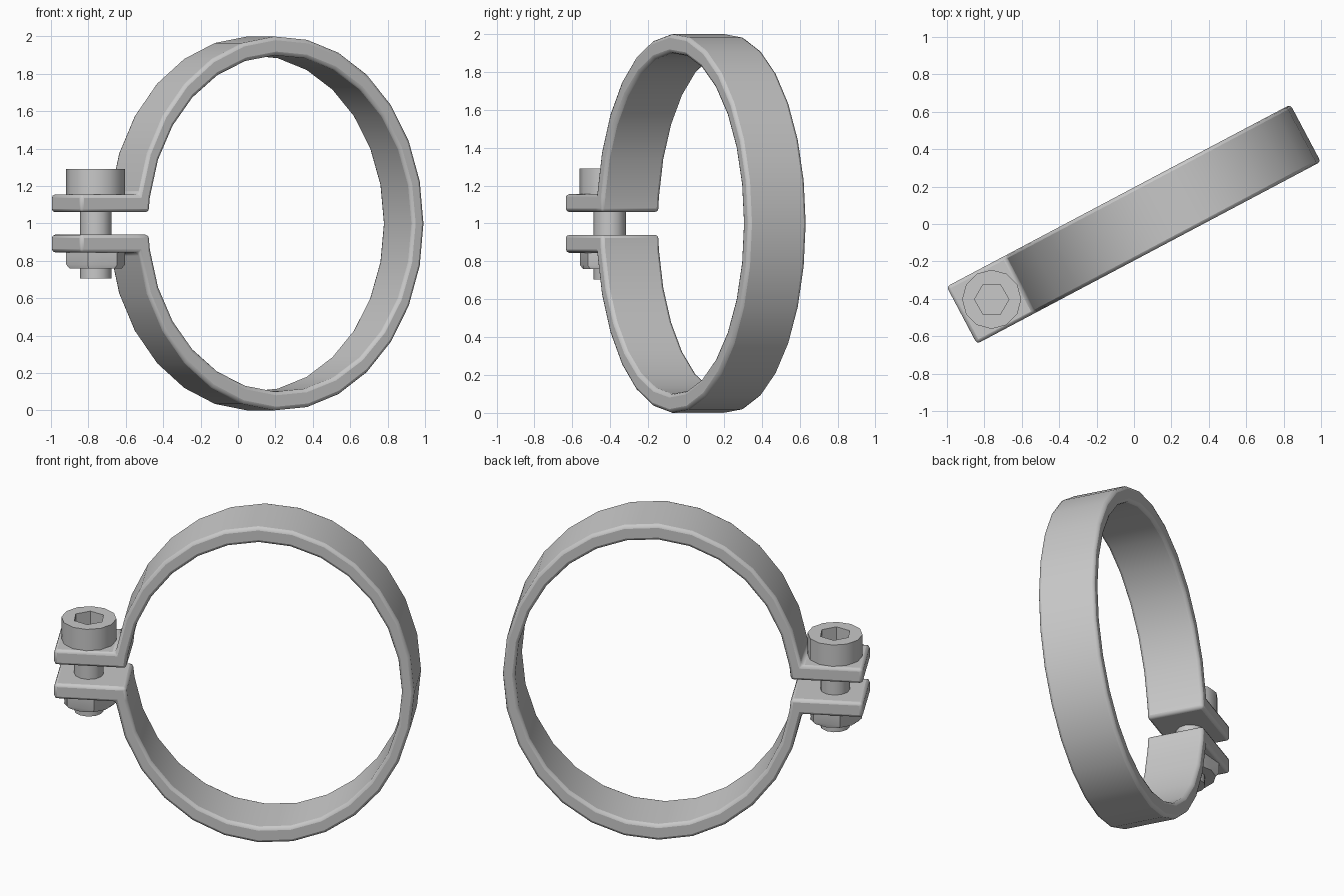
import bpy, bmesh
from math import sin, cos, asin, pi, radians

cube = bpy.data.objects.get("Cube")
if cube:
    bpy.data.objects.remove(cube, do_unlink=True)

TURN = radians(27.9)      # heading of the whole clamp about z
HALF_WIDTH = 0.173
BOLT_X = -0.861

steel = bpy.data.materials.new("plain_grey")
steel.use_nodes = True
GREY = (0.58, 0.58, 0.58, 1)
steel.diffuse_color = GREY
steel.node_tree.nodes["Principled BSDF"].inputs["Base Color"].default_value = GREY


def finish(bm, name, angle, bevel=0):
    bmesh.ops.recalc_face_normals(bm, faces=bm.faces)
    mesh = bpy.data.meshes.new(name)
    bm.to_mesh(mesh)
    bm.free()
    mesh.materials.append(steel)
    obj = bpy.data.objects.new(name, mesh)
    bpy.context.collection.objects.link(obj)
    obj.rotation_euler.z = TURN
    if bevel:
        mod = obj.modifiers.new("rounded_edges", "BEVEL")
        mod.width, mod.segments = bevel, 2
        mod.limit_method, mod.angle_limit = "ANGLE", radians(30)
    bpy.ops.object.select_all(action="DESELECT")
    obj.select_set(True)
    bpy.context.view_layer.objects.active = obj
    bpy.ops.object.shade_smooth_by_angle(angle=radians(angle))
    return obj


# Split oval band with two lugs, drawn as a flat strip and extruded
def oval(width, height, t):
    return (0.17 - width * cos(t), 1 + height * sin(t))


def clamp_band():
    bm = bmesh.new()

    def vert(p):
        return bm.verts.new((p[0], -HALF_WIDTH, p[1]))

    gap, lug, steps = 0.06, 0.155, 26
    start, first = asin(gap), asin(lug)
    angles = [first + (2 * pi - 2 * first) * i / steps for i in range(steps + 1)]
    angles = [start] + angles + [2 * pi - start]
    outer = [vert(oval(0.868, 1.0, t)) for t in angles]
    inner_start = asin(gap / 0.9)
    inner_angles = [inner_start] + angles[1:-1] + [2 * pi - inner_start]
    inner = [vert(oval(0.797, 0.9, t)) for t in inner_angles]
    for i in range(len(angles) - 1):
        bm.faces.new((outer[i], outer[i + 1], inner[i + 1], inner[i]))
    for side, a, b in ((1, outer[0], outer[1]), (-1, outer[-1], outer[-2])):
        tip = [vert((-1.042, 1 + side * h)) for h in (lug, gap)]
        bm.faces.new((a, b, *tip))
    grown = bmesh.ops.extrude_face_region(bm, geom=bm.faces[:])["geom"]
    moved = [g for g in grown if isinstance(g, bmesh.types.BMVert)]
    bmesh.ops.translate(bm, verts=moved, vec=(0, 2 * HALF_WIDTH, 0))
    finish(bm, "clamp_band", 35, 0.018)


# Stack of twelve-point rings (radius, z, is_hexagon), capped at both ends
def lathe(name, rings, phase):
    bm = bmesh.new()
    loops = []
    for radius, z, hexagon in rings:
        loop = []
        for i in range(12):
            r = radius * cos(pi / 6) if hexagon and i % 2 else radius
            a = i * pi / 6 + phase - TURN
            loop.append(bm.verts.new((BOLT_X + r * cos(a), r * sin(a), z)))
        loops.append(loop)
    for low, high in zip(loops, loops[1:]):
        for i in range(12):
            j = (i + 1) % 12
            bm.faces.new((low[i], low[j], high[j], high[i]))
    bm.faces.new(loops[0])
    bm.faces.new(loops[-1])
    finish(bm, name, 35)


clamp_band()
lathe("bolt_head", [(0.158, 1.15, False), (0.158, 1.29, False),
                    (0.092, 1.29, True), (0.092, 1.2, True)], 0)
lathe("bolt_shaft", [(0.085, 0.705, False), (0.085, 1.17, False)], 0)
lathe("nut", [(0.145, 0.76, False), (0.163, 0.78, True), (0.163, 0.855, True)],
      radians(15))
